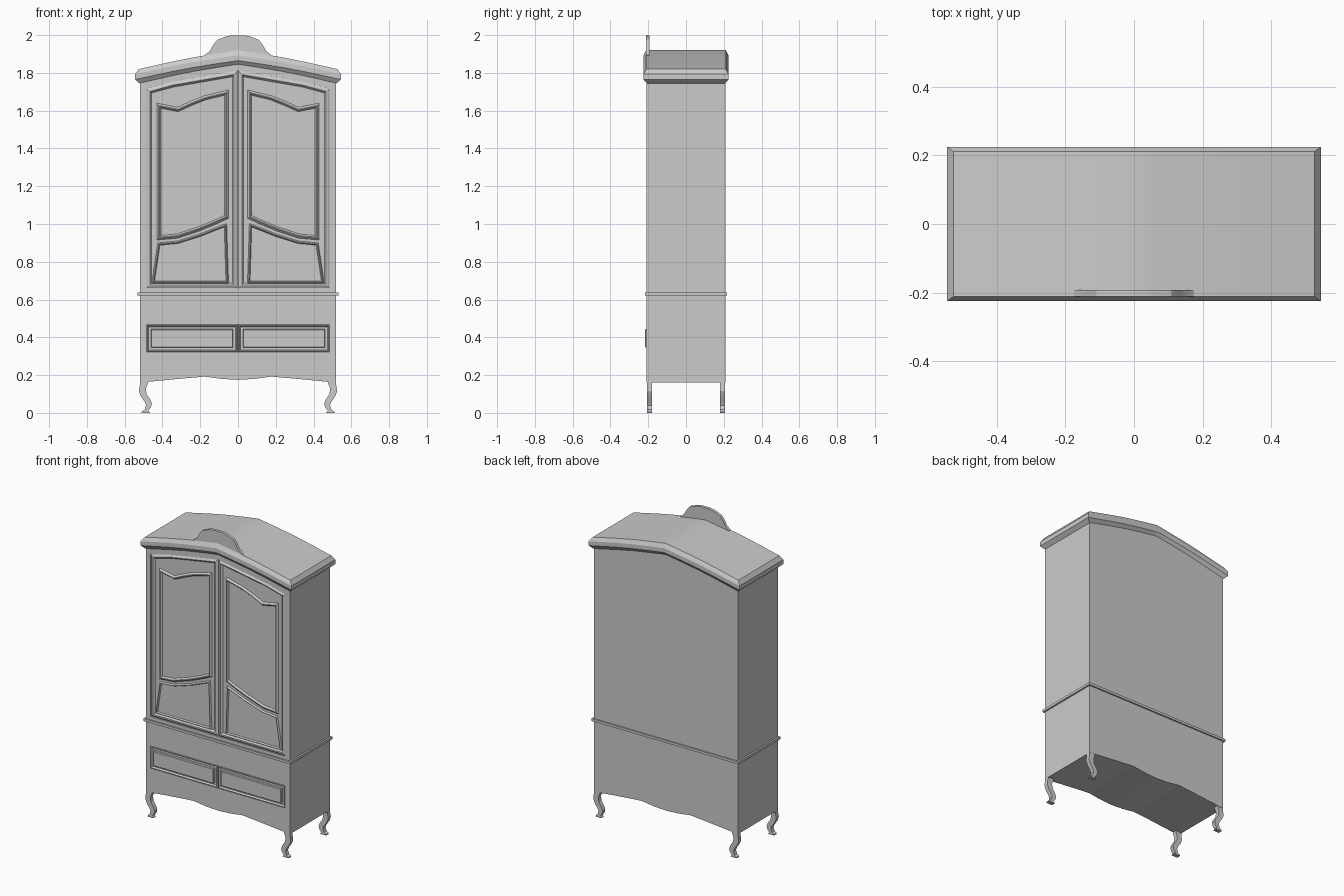
import bpy, bmesh, math
from mathutils import Vector

if "Cube" in bpy.data.objects:
    bpy.data.objects.remove(bpy.data.objects["Cube"])


def finish(name, bm, mirror=(False, False), smooth=True):
    bmesh.ops.recalc_face_normals(bm, faces=bm.faces)
    me = bpy.data.meshes.new(name)
    bm.to_mesh(me)
    bm.free()
    ob = bpy.data.objects.new(name, me)
    bpy.context.collection.objects.link(ob)
    if any(mirror):
        mod = ob.modifiers.new("mirror", 'MIRROR')
        mod.use_axis = (mirror[0], mirror[1], False)
        mod.use_mirror_merge = False
    if smooth:
        bpy.ops.object.select_all(action='DESELECT')
        ob.select_set(True)
        bpy.context.view_layer.objects.active = ob
        bpy.ops.object.shade_smooth_by_angle(angle=math.radians(25))
    return ob


def inset(pts, d):
    # mitred inward offset of a counter-clockwise outline
    out = []
    for i, p in enumerate(pts):
        p, a, b = Vector(p), Vector(pts[i - 1]), Vector(pts[(i + 1) % len(pts)])
        e1, e2 = (p - a).normalized(), (b - p).normalized()
        n1, n2 = Vector((-e1.y, e1.x)), Vector((-e2.y, e2.x))
        out.append(p + (n1 + n2) * d / (1 + n1.dot(n2)))
    return out


def loft(name, outline, steps, mirror=(False, False), smooth=True):
    # x-z outline lofted through (inset, y) steps and capped at both ends
    bm = bmesh.new()
    rings = [[bm.verts.new((p.x, y, p.y)) for p in inset(outline, d)] for d, y in steps]
    n = len(outline)
    for r, s in zip(rings, rings[1:]):
        for i in range(n):
            j = (i + 1) % n
            bm.faces.new((r[i], r[j], s[j], s[i]))
    bm.faces.new(rings[0])
    bm.faces.new(rings[-1])
    return finish(name, bm, mirror, smooth)


def curve(pts):
    # piecewise linear height, symmetric in x
    def f(x):
        x = abs(x)
        for (x0, z0), (x1, z1) in zip(pts, pts[1:]):
            if x <= x1:
                return z0 + (z1 - z0) * (x - x0) / (x1 - x0)
        return pts[-1][1]
    return f


def shell(name, stations, rings, smooth=True):
    # rectangular plan rings (half x, half y, height function, height offset)
    bm = bmesh.new()
    s = [-v for v in reversed(stations)] + [0] + stations
    m = len(s)
    loops = []
    for hx, hy, f, dz in rings:
        row = [(max(-hx, min(hx, v * hx)), f(v * 0.53) + dz) for v in s]
        loops.append([bm.verts.new((x, -hy, z)) for x, z in row]
                     + [bm.verts.new((x, hy, z)) for x, z in reversed(row)])
    n = 2 * m
    for a, b in zip(loops, loops[1:]):
        for i in range(n):
            j = (i + 1) % n
            bm.faces.new((a[i], a[j], b[j], b[i]))
    for r in (loops[0], loops[-1]):
        for i in range(m - 1):
            bm.faces.new((r[i], r[i + 1], r[n - 2 - i], r[n - 1 - i]))
    return finish(name, bm, smooth=smooth)


def both(right):
    # close a right-half outline (bottom to top) with its mirror image
    return right + [(-x, z) for x, z in reversed(right) if x > 0]


arch = curve([(0, 0), (0.12, -0.018), (0.24, -0.038), (0.35, -0.06), (0.53, -0.1)])
skirt = curve([(0, 0.175), (0.09, 0.18), (0.18, 0.192), (0.3, 0.182), (0.48, 0.165), (0.53, 0.16)])
stations = [v / 0.53 for v in (0.05, 0.09, 0.12, 0.18, 0.24, 0.3, 0.35, 0.48, 0.53)]

# Carcass with scalloped skirt and arched top
body = shell("wardrobe_body", stations,
             [(0.52, 0.208, skirt, 0), (0.52, 0.208, arch, 1.85)], smooth=False)

# Arched overhanging cornice
shell("cornice", stations,
      [(0.515, 0.203, arch, 1.84), (0.528, 0.212, arch, 1.85), (0.545, 0.225, arch, 1.865),
       (0.545, 0.225, arch, 1.893), (0.526, 0.211, arch, 1.92)])

# Waist moulding between upper case and base
flat = curve([(0, 0), (1, 0)])
shell("waist_moulding", [1],
      [(0.515, 0.2, flat, 0.622), (0.531, 0.217, flat, 0.622),
       (0.531, 0.217, flat, 0.638), (0.515, 0.2, flat, 0.638)])

# Crest on the cornice
crest = both([(0.175, 1.87), (0.175, 1.895), (0.15, 1.915), (0.13, 1.95),
              (0.11, 1.975), (0.06, 1.994), (0.03, 1.999)])
loft("crest", crest, [(0, -0.211), (0, -0.192)])

# Recesses for doors and drawers
door_edge = [(0.485, 0.66), (0.485, 1.715), (0.35, 1.752), (0.12, 1.792), (0.002, 1.812)]
drawer_edge = [(0.485, 0.322), (0.485, 0.468)]
for i, edge in enumerate((door_edge, drawer_edge)):
    cutter = loft("recess_cutter_%d" % i, both(edge)[::1], [(0, -0.19), (0, -0.25)], smooth=False)
    cutter.hide_render = True
    cutter.hide_viewport = True
    mod = body.modifiers.new("recess", 'BOOLEAN')
    mod.operation = 'DIFFERENCE'
    mod.solver = 'EXACT'
    mod.object = cutter

# Doors with a beaded border
loft("doors", [(0.002, 0.66)] + door_edge,
     [(0, -0.188), (0, -0.2), (0.012, -0.208), (0.018, -0.208), (0.028, -0.197)], (True, False))

# Curved upper and lower door panels
bead = [(0, -0.19), (0, -0.197), (0.01, -0.207), (0.014, -0.207), (0.024, -0.195)]
upper = [(0.05, 1.03), (0.12, 0.998), (0.2, 0.965), (0.32, 0.925), (0.43, 0.915),
         (0.43, 1.64), (0.32, 1.618), (0.25, 1.65), (0.18, 1.678), (0.05, 1.71)]
lower = [(0.05, 0.685), (0.457, 0.685), (0.425, 0.9), (0.32, 0.91),
         (0.2, 0.948), (0.12, 0.98), (0.06, 1.003)]
loft("upper_door_panels", upper, bead, (True, False))
loft("lower_door_panels", lower, [(d * 0.6, y) for d, y in bead], (True, False))

# Drawers with a raised field
loft("drawers", [(0.002, 0.322)] + drawer_edge + [(0.002, 0.468)],
     [(0, -0.188), (0, -0.205), (0.005, -0.209), (0.012, -0.2), (0.025, -0.2),
      (0.025, -0.214), (0.028, -0.217)], (True, False))

# Four curved legs
leg = [(0.466, 0), (0.51, 0), (0.51, 0.006), (0.494, 0.018), (0.487, 0.04), (0.495, 0.06),
       (0.516, 0.09), (0.525, 0.115), (0.52, 0.145), (0.52, 0.175), (0.475, 0.175),
       (0.478, 0.155), (0.488, 0.13), (0.484, 0.1), (0.464, 0.07), (0.456, 0.048),
       (0.462, 0.028), (0.476, 0.012)]
loft("legs", leg, [(0, -0.207), (0, -0.18)], (True, True))
